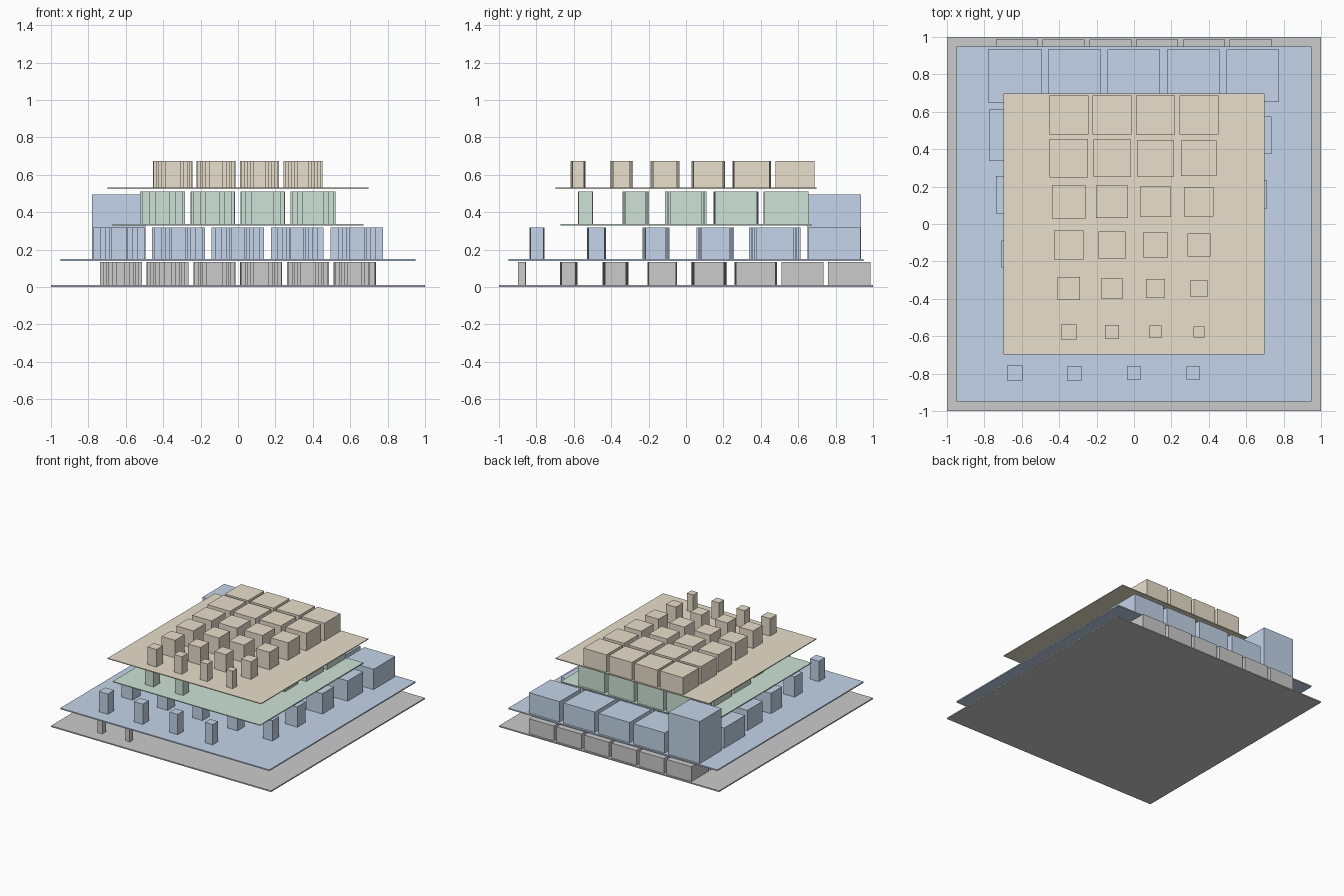
import bpy, bmesh

if "Cube" in bpy.data.objects:
    bpy.data.objects.remove(bpy.data.objects["Cube"])


def material(name, rgb):
    m = bpy.data.materials.new(name)
    m.diffuse_color = (*rgb, 1)
    m.use_nodes = True
    m.node_tree.nodes["Principled BSDF"].inputs["Base Color"].default_value = m.diffuse_color
    return m


def add_box(bm, x, y, w, d, z0, z1):
    r = bmesh.ops.create_cube(bm, size=1)
    for v in r["verts"]:
        v.co.x = x + v.co.x * w
        v.co.y = y + v.co.y * d
        v.co.z = z0 + (v.co.z + 0.5) * (z1 - z0)


def finish(bm, name, mat):
    me = bpy.data.meshes.new(name)
    bm.to_mesh(me)
    bm.free()
    ob = bpy.data.objects.new(name, me)
    bpy.context.collection.objects.link(ob)
    me.materials.append(mat)


def tier(name, mat, half, z0, z1, top, cols, pitch, y_back, rows, last, tall=None):
    """Thin plate carrying a grid of blocks that shrink from back to front.
    rows: (first size, last size) of each row; last: block count in front row."""
    bm = bmesh.new()
    add_box(bm, 0, 0, 2 * half, 2 * half, z0, z1)
    finish(bm, name + "_plate", mat)
    bm = bmesh.new()
    for r, (a, b) in enumerate(rows):
        count = last if r == len(rows) - 1 else cols
        for c in range(count):
            s = a + (b - a) * c / (count - 1)
            x = (c - (cols - 1) / 2) * pitch - 0.001
            h = tall if tall and r == 0 and c == 0 else top
            add_box(bm, x, y_back - r * pitch, s, s, z1, h)
    finish(bm, name + "_blocks", mat)


grey = material("grey", (0.67, 0.67, 0.69))
blue = material("blue", (0.55, 0.66, 0.82))
green = material("green", (0.61, 0.77, 0.68))
tan = material("tan", (0.81, 0.74, 0.60))

# bottom tier
tier("bottom_tier", grey, 1.0, 0, 0.01, 0.133, 6, 0.25, 0.873,
     [(.225, .225), (.225, .223), (.225, .21), (.19, .16), (.157, .145),
      (.14, .11), (.095, .075), (.045, .04)], 2)
# second tier, with one double-height block at the back left
tier("second_tier", blue, 0.95, 0.14, 0.15, 0.317, 5, 0.318, 0.793,
     [(.285, .28), (.275, .2), (.2, .15), (.145, .11), (.1, .085), (.082, .07)],
     4, tall=0.495)
# third tier
tier("third_tier", green, 0.67, 0.33, 0.337, 0.51, 4, 0.268, 0.535,
     [(.24, .238), (.24, .225), (.22, .17), (.14, .11), (.08, .075)], 2)
# top tier
tier("top_tier", tan, 0.697, 0.524, 0.531, 0.675, 4, 0.232, 0.583,
     [(.21, .208), (.206, .19), (.178, .158), (.156, .124), (.122, .092),
      (.082, .058)], 4)
